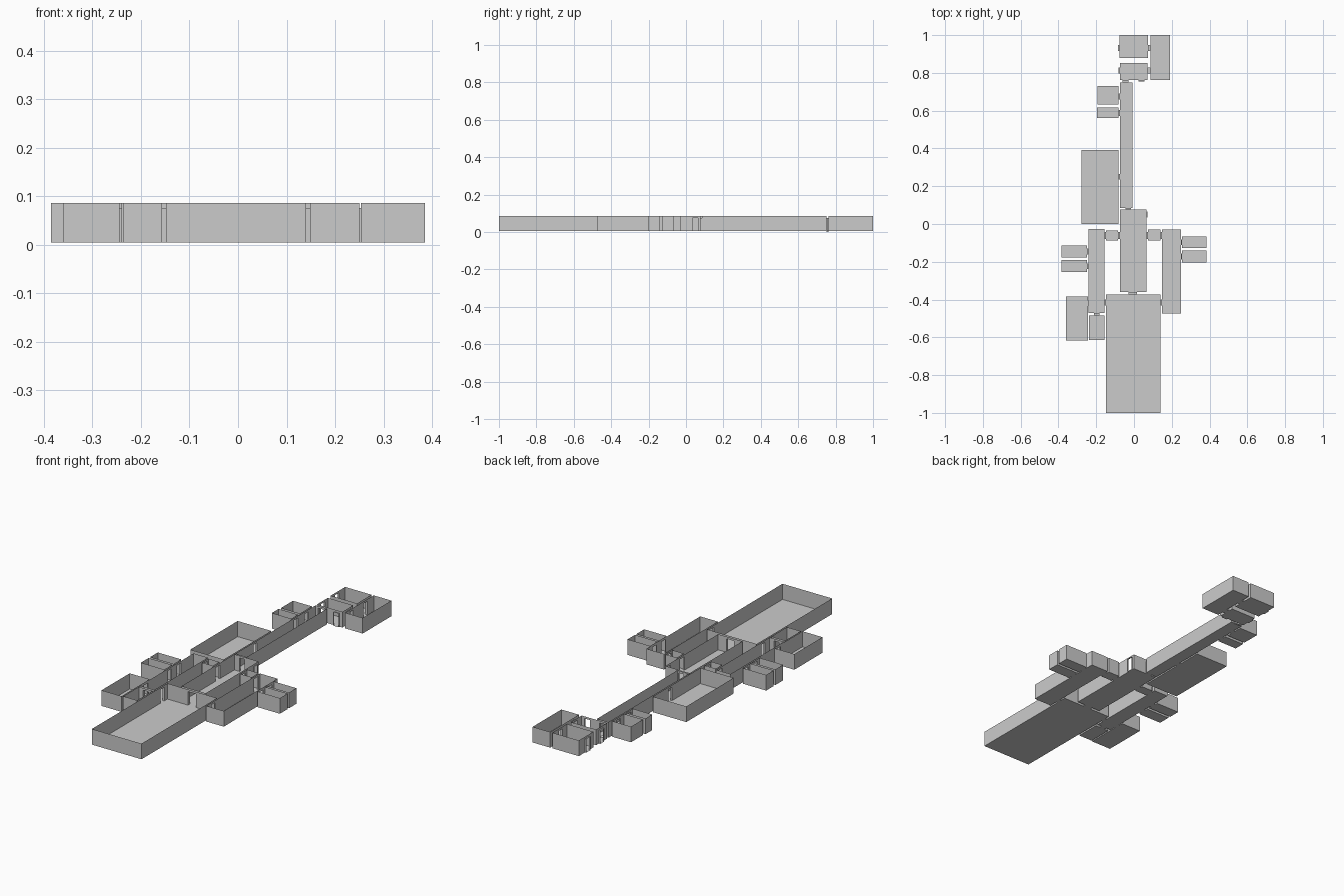
import bpy, bmesh

FLOOR, TOP, LINTEL = 0.004, 0.086, 0.075

# Rooms: name -> x0, x1, y0, y1
rooms = {
    "north_room": (-0.078, 0.075, 0.88, 1.0),
    "north_east_room": (0.088, 0.19, 0.762, 1.0),
    "north_lobby": (-0.075, 0.072, 0.762, 0.852),
    "long_corridor": (-0.075, -0.009, 0.085, 0.75),
    "upper_west_room": (-0.192, -0.083, 0.632, 0.73),
    "lower_west_room": (-0.196, -0.083, 0.56, 0.616),
    "west_hall": (-0.277, -0.083, 0.0, 0.393),
    "central_hall": (-0.075, 0.065, -0.36, 0.077),
    "main_hall": (-0.148, 0.14, -1.0, -0.374),
    "west_wing": (-0.24, -0.157, -0.47, -0.026),
    "east_wing": (0.148, 0.25, -0.475, -0.03),
    "west_link": (-0.148, -0.084, -0.088, -0.035),
    "east_link": (0.074, 0.14, -0.088, -0.03),
    "east_cell_a": (0.254, 0.385, -0.127, -0.066),
    "east_cell_b": (0.254, 0.385, -0.203, -0.14),
    "west_cell_a": (-0.385, -0.249, -0.177, -0.115),
    "west_cell_b": (-0.385, -0.249, -0.255, -0.191),
    "south_west_room": (-0.36, -0.244, -0.617, -0.384),
    "south_store": (-0.237, -0.157, -0.613, -0.484),
}

# Doorways: axis of travel, start, end, opening from, opening to
doors = [
    ("x", 0.075, 0.088, 0.915, 0.947), ("x", 0.072, 0.088, 0.797, 0.829),
    ("x", -0.085, -0.078, 0.915, 0.947), ("x", -0.083, -0.075, 0.797, 0.829),
    ("y", 0.75, 0.762, -0.06, -0.03), ("y", 0.754, 0.762, 0.025, 0.055),
    ("x", -0.083, -0.075, 0.66, 0.69), ("x", -0.083, -0.075, 0.573, 0.603),
    ("x", -0.083, -0.075, 0.235, 0.265), ("y", 0.077, 0.085, -0.045, -0.015),
    ("y", -0.374, -0.36, -0.028, 0.017),
    ("x", -0.157, -0.148, -0.08, -0.043), ("x", -0.084, -0.075, -0.08, -0.043),
    ("x", 0.065, 0.074, -0.08, -0.043), ("x", 0.14, 0.148, -0.08, -0.043),
    ("x", -0.157, -0.148, -0.431, -0.4), ("x", 0.14, 0.148, -0.431, -0.4),
    ("x", 0.25, 0.254, -0.112, -0.081), ("x", 0.25, 0.254, -0.187, -0.156),
    ("x", -0.249, -0.24, -0.162, -0.131), ("x", -0.249, -0.24, -0.239, -0.208),
    ("x", -0.244, -0.24, -0.435, -0.404), ("y", -0.484, -0.47, -0.212, -0.182),
    ("x", 0.065, 0.071, 0.035, 0.065),
]


def quad(bm, pts):
    bm.faces.new([bm.verts.new(p) for p in pts])


def flat(bm, x0, x1, y0, y1, z):
    quad(bm, [(x0, y0, z), (x1, y0, z), (x1, y1, z), (x0, y1, z)])


def panel(bm, axis, c, b0, b1, z0, z1):
    # vertical panel whose normal is along axis
    pts = [(b0, z0), (b1, z0), (b1, z1), (b0, z1)]
    quad(bm, [(c, b, z) if axis == "x" else (b, c, z) for b, z in pts])


def wall(bm, axis, c, b0, b1):
    # wall split around every doorway that meets it
    holes = sorted((d[3], d[4]) for d in doors
                   if d[0] == axis and c in d[1:3] and d[3] >= b0 and d[4] <= b1)
    pos = b0
    for h0, h1 in holes:
        panel(bm, axis, c, pos, h0, FLOOR, TOP)
        panel(bm, axis, c, h0, h1, LINTEL, TOP)
        pos = h1
    panel(bm, axis, c, pos, b1, FLOOR, TOP)


def finish(bm, name):
    bmesh.ops.remove_doubles(bm, verts=bm.verts, dist=1e-5)
    me = bpy.data.meshes.new(name)
    bm.to_mesh(me)
    bm.free()
    bpy.context.collection.objects.link(bpy.data.objects.new(name, me))


# Open-topped rooms
for name, (x0, x1, y0, y1) in rooms.items():
    bm = bmesh.new()
    flat(bm, x0, x1, y0, y1, FLOOR)
    for x in (x0, x1):
        wall(bm, "x", x, y0, y1)
    for y in (y0, y1):
        wall(bm, "y", y, x0, x1)
    finish(bm, name)

# Doorway tunnels: threshold, head and two jambs
for i, (axis, a0, a1, b0, b1) in enumerate(doors):
    bm = bmesh.new()
    low = 0.0 if i == 4 else FLOOR
    box = (a0, a1, b0, b1) if axis == "x" else (b0, b1, a0, a1)
    flat(bm, *box, low)
    flat(bm, *box, LINTEL)
    for b in (b0, b1):
        panel(bm, "y" if axis == "x" else "x", b, a0, a1, low, LINTEL)
    finish(bm, f"doorway_{i + 1}")
